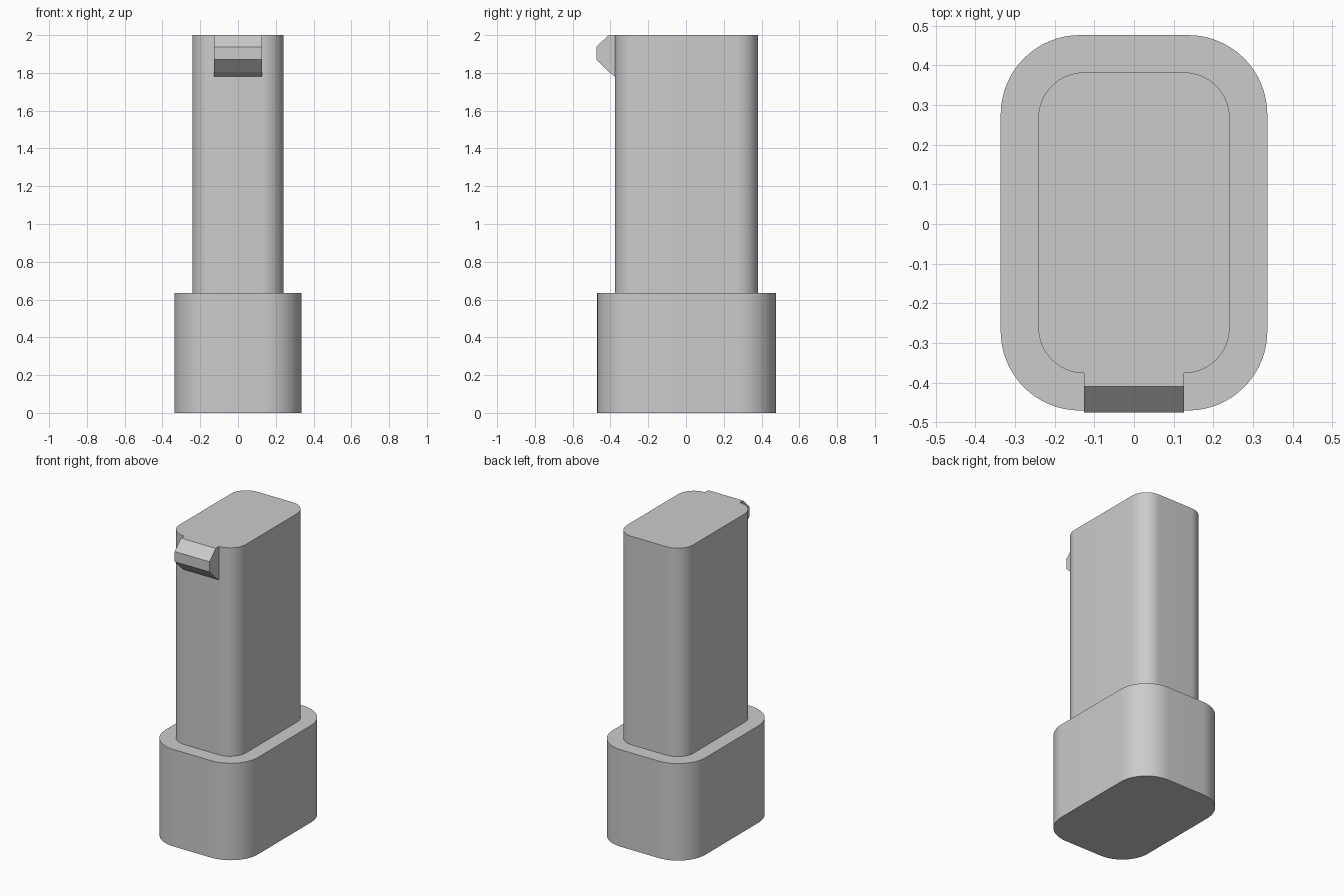
import bpy, bmesh
from math import sin, cos, pi

cube = bpy.data.objects.get("Cube")
if cube:
    bpy.data.objects.remove(cube, do_unlink=True)

# Single grey plastic material
grey = bpy.data.materials.new("grey plastic")
grey.use_nodes = True
colour = (0.6, 0.6, 0.6, 1)
grey.diffuse_color = colour
grey.node_tree.nodes["Principled BSDF"].inputs["Base Color"].default_value = colour


def rounded_outline(half_x, half_y, radius, segments=16):
    """Counter-clockwise outline of a rectangle with round corners."""
    points = []
    for corner, (sx, sy) in enumerate([(1, 1), (-1, 1), (-1, -1), (1, -1)]):
        for i in range(segments + 1):
            a = (corner + i / segments) * pi / 2
            points.append((sx * (half_x - radius) + radius * cos(a),
                           sy * (half_y - radius) + radius * sin(a)))
    return points


def extrude(name, points, offset, bottom_cap=True):
    """Solid made by pushing a closed outline along an offset."""
    bm = bmesh.new()
    start = [bm.verts.new(p) for p in points]
    end = [bm.verts.new([c + d for c, d in zip(p, offset)]) for p in points]
    n = len(points)
    for i in range(n):
        j = (i + 1) % n
        bm.faces.new((start[i], start[j], end[j], end[i]))
    bm.faces.new(end)
    if bottom_cap:
        bm.faces.new(start[::-1])
    bmesh.ops.recalc_face_normals(bm, faces=bm.faces)
    mesh = bpy.data.meshes.new(name)
    bm.to_mesh(mesh)
    bm.free()
    mesh.materials.append(grey)
    obj = bpy.data.objects.new(name, mesh)
    bpy.context.collection.objects.link(obj)
    return obj


def rounded_block(name, half_x, half_y, radius, z0, z1, bottom_cap=True):
    centre_y = 0.003
    points = [(x, y + centre_y, z0) for x, y in rounded_outline(half_x, half_y, radius)]
    obj = extrude(name, points, (0, 0, z1 - z0), bottom_cap)
    bpy.ops.object.select_all(action='DESELECT')
    obj.select_set(True)
    bpy.context.view_layer.objects.active = obj
    bpy.ops.object.shade_smooth_by_angle(angle=pi / 6)


# Wide base and narrower stem standing on it
base_top = 0.635
rounded_block("base", 0.336, 0.473, 0.2, 0, base_top)
rounded_block("stem", 0.241, 0.379, 0.115, base_top, 2, bottom_cap=False)

# Chamfered catch on the front of the stem, flush with its top
catch_profile = [(-0.37, 2), (-0.41, 2), (-0.475, 1.937), (-0.475, 1.87),
                 (-0.41, 1.806), (-0.376, 1.78), (-0.37, 1.78)]
half_width = 0.126
extrude("catch", [(-half_width, y, z) for y, z in catch_profile], (2 * half_width, 0, 0))
